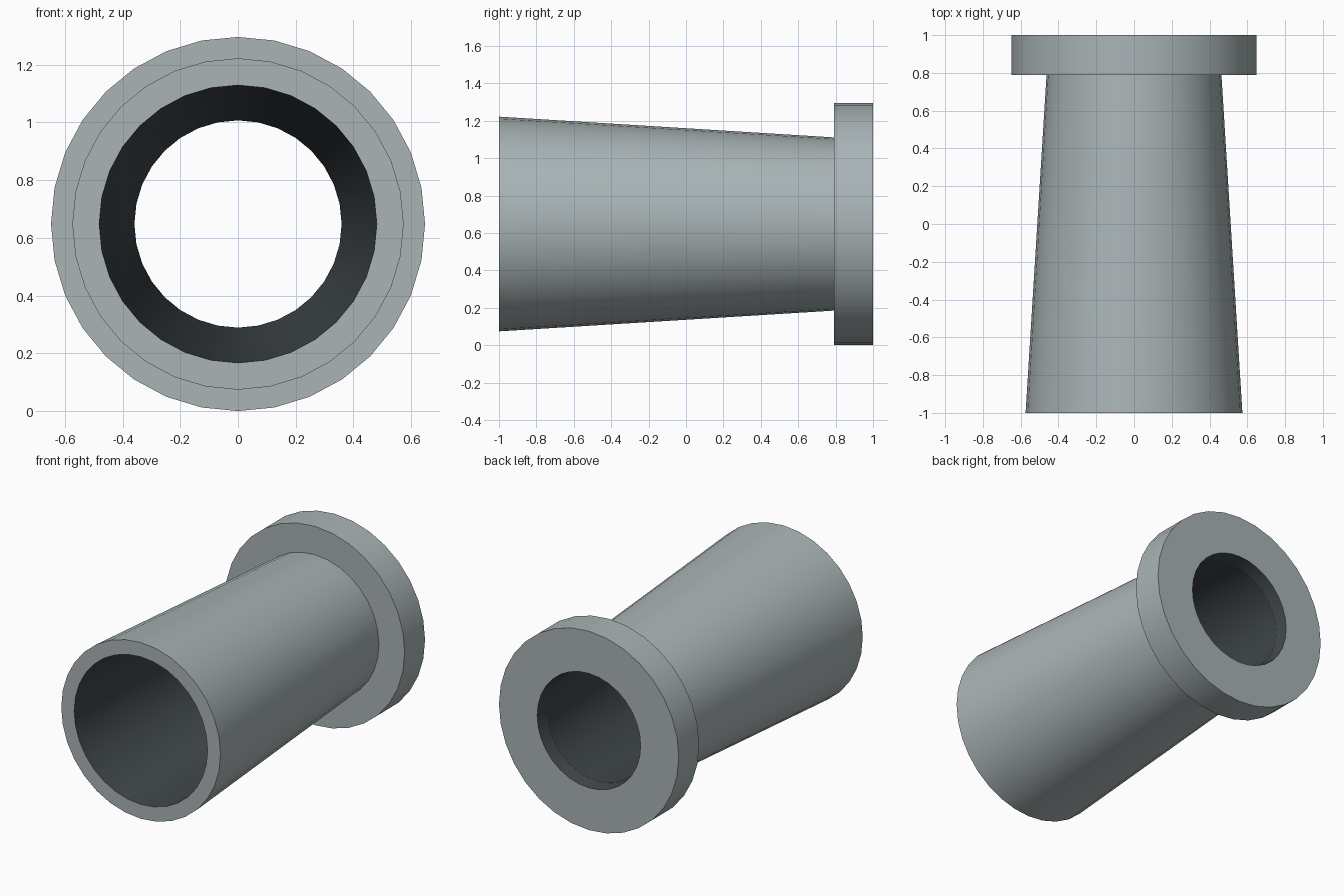
import bpy, bmesh, math

if "Cube" in bpy.data.objects:
    bpy.data.objects.remove(bpy.data.objects["Cube"])

SIDES = 32
AXIS_Z = 0.648


def material(name, color):
    mat = bpy.data.materials.new(name)
    mat.diffuse_color = (*color, 1)
    mat.use_nodes = True
    mat.node_tree.nodes["Principled BSDF"].inputs["Base Color"].default_value = mat.diffuse_color
    return mat


OUTSIDE = material("grey_metal", (0.40, 0.457, 0.47))
BORE = material("dark_bore", (0.052, 0.064, 0.07))


def lathe(name, profile, bore):
    """Revolve a closed (radius, y) profile around the y axis.
    Profile segments whose index is in bore get the dark material."""
    bm = bmesh.new()
    rings = []
    for i in range(SIDES):
        a = 2 * math.pi * i / SIDES
        rings.append([bm.verts.new((r * math.sin(a), y, AXIS_Z + r * math.cos(a)))
                      for r, y in profile])
    n = len(profile)
    for i in range(SIDES):
        a, b = rings[i], rings[(i + 1) % SIDES]
        for j in range(n):
            k = (j + 1) % n
            face = bm.faces.new((a[j], a[k], b[k], b[j]))
            face.material_index = 1 if j in bore else 0
    bmesh.ops.recalc_face_normals(bm, faces=bm.faces)
    mesh = bpy.data.meshes.new(name)
    bm.to_mesh(mesh)
    bm.free()
    mesh.materials.append(OUTSIDE)
    mesh.materials.append(BORE)
    obj = bpy.data.objects.new(name, mesh)
    bpy.context.collection.objects.link(obj)
    bpy.ops.object.select_all(action='DESELECT')
    obj.select_set(True)
    bpy.context.view_layer.objects.active = obj
    bpy.ops.object.shade_smooth_by_angle(angle=math.radians(30))
    return obj


# Tapered tube with a dark inside, its narrow end seated inside the flange
lathe("tapered_tube", [(0.574, -1), (0.455, 0.92), (0.359, 0.92), (0.481, -1)], {2})

# Flange ring, its dark mouth flaring slightly from the tube end to the back face
lathe("flange", [(0.648, 0.79), (0.648, 1), (0.373, 1), (0.36, 0.92), (0.41, 0.79)], {2, 3})
